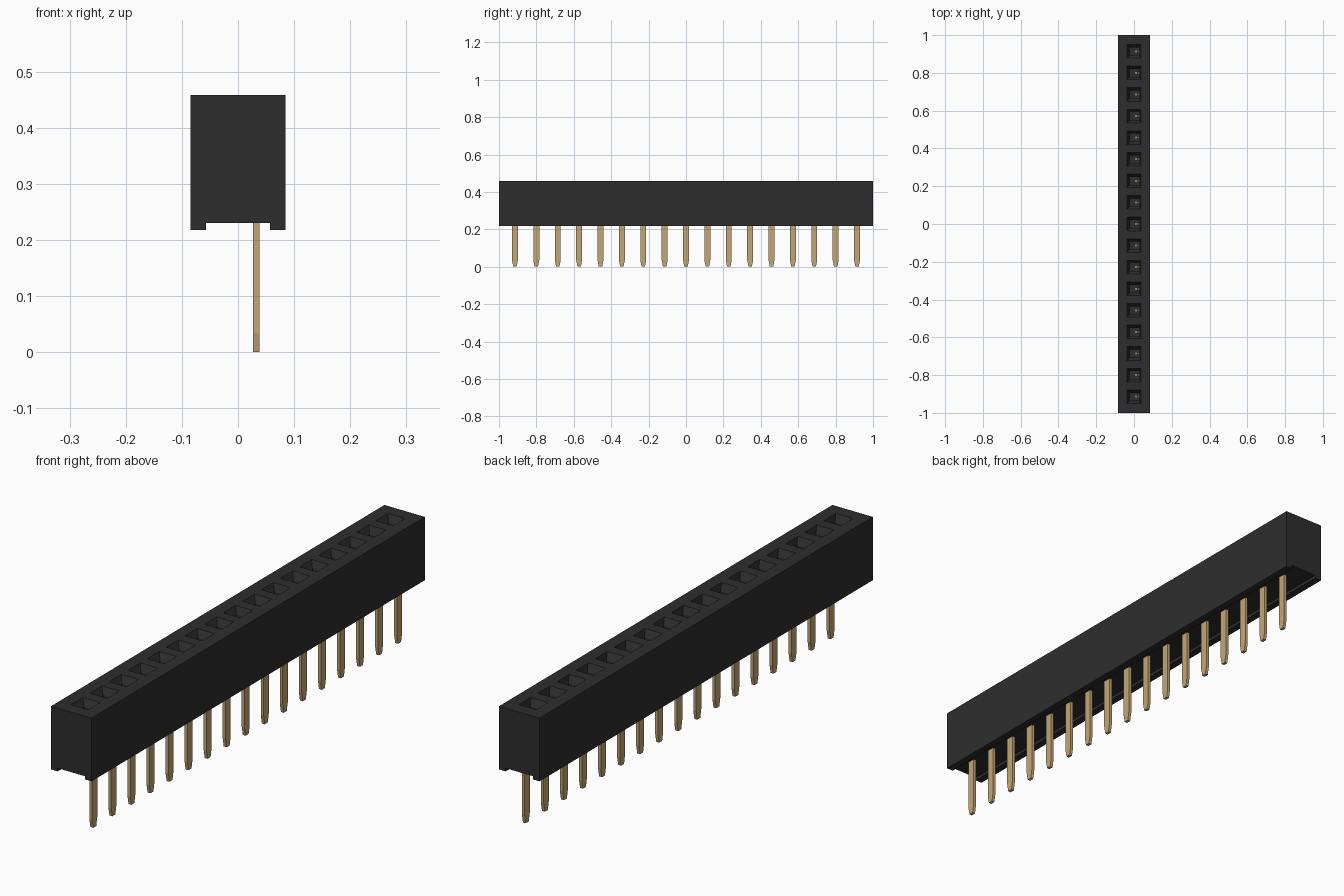
import bpy, bmesh

cube = bpy.data.objects.get("Cube")
if cube:
    bpy.data.objects.remove(cube, do_unlink=True)

COUNT, PITCH = 17, 0.1143
CENTRES = [(i - (COUNT - 1) / 2) * PITCH for i in range(COUNT)]
W, BOTTOM, TOP = 0.085, 0.218, 0.458     # housing half width, lower and upper edges
GROOVE, ROOF = 0.057, 0.23               # underside channel


def material(name, colour, rough, metal=0.0):
    m = bpy.data.materials.new(name)
    m.use_nodes = True
    m.diffuse_color = (*colour, 1)
    bsdf = next(n for n in m.node_tree.nodes if n.type == 'BSDF_PRINCIPLED')
    bsdf.inputs["Base Color"].default_value = (*colour, 1)
    bsdf.inputs["Roughness"].default_value = rough
    bsdf.inputs["Metallic"].default_value = metal
    return m


black = material("black plastic", (0.027, 0.027, 0.027), 0.6)
gold = material("gold plating", (0.55, 0.39, 0.18), 0.4)


def finish(name, bm, mat):
    bmesh.ops.remove_doubles(bm, verts=bm.verts, dist=1e-5)
    bmesh.ops.recalc_face_normals(bm, faces=bm.faces)
    me = bpy.data.meshes.new(name)
    bm.to_mesh(me)
    bm.free()
    me.materials.append(mat)
    ob = bpy.data.objects.new(name, me)
    bpy.context.collection.objects.link(ob)
    return ob


def prism(name, points, place, low, high, mat):
    """Extrude a flat outline between two positions along one axis."""
    bm = bmesh.new()
    a = [bm.verts.new(place(p, low)) for p in points]
    b = [bm.verts.new(place(p, high)) for p in points]
    bm.faces.new(a)
    bm.faces.new(b[::-1])
    for i in range(len(a)):
        j = (i + 1) % len(a)
        bm.faces.new((a[i], a[j], b[j], b[i]))
    return finish(name, bm, mat)


# Housing: channelled section, with one funnelled socket per cell
bm = bmesh.new()
section = [(W, TOP), (W, BOTTOM), (GROOVE, BOTTOM), (GROOVE, ROOF),
           (-GROOVE, ROOF), (-GROOVE, BOTTOM), (-W, BOTTOM), (-W, TOP)]
edges = [-1] + [(a + b) / 2 for a, b in zip(CENTRES, CENTRES[1:])] + [1]


def ring(x0, x1, y0, y1, z):
    return [bm.verts.new(c) for c in ((x0, y0, z), (x1, y0, z), (x1, y1, z), (x0, y1, z))]


for y, lo, hi in zip(CENTRES, edges, edges[1:]):
    # outer walls of the cell
    for (xa, za), (xb, zb) in zip(section, section[1:]):
        bm.faces.new([bm.verts.new(c) for c in
                      ((xa, lo, za), (xb, lo, zb), (xb, hi, zb), (xa, hi, za))])
    # top surface, funnel and shaft
    rings = [ring(-W, W, lo, hi, TOP),
             ring(-0.036, 0.036, y - 0.036, y + 0.036, TOP),
             ring(-0.022, 0.029, y - 0.021, y + 0.021, TOP - 0.027),
             ring(-0.022, 0.029, y - 0.021, y + 0.021, 0.25)]
    for a, b in zip(rings, rings[1:]):
        for i in range(4):
            j = (i + 1) % 4
            bm.faces.new((a[i], a[j], b[j], b[i]))
    bm.faces.new(rings[-1])
for y in (-1, 1):
    bm.faces.new([bm.verts.new((x, y, z)) for x, z in section])
finish("housing", bm, black)

# Pins with tapered tips, and the spring leaf inside each socket
pin_outline = [(-0.0155, 0.034), (-0.009, 0), (0.009, 0), (0.0155, 0.034),
               (0.0155, 0.249), (-0.0155, 0.249)]
leaf_outline = [(0.028, 0.24), (0.028, 0.29), (0.008, 0.37), (0.022, 0.41),
                (0.018, 0.412), (0.002, 0.37), (0.021, 0.29), (0.021, 0.24)]
for n, y in enumerate(CENTRES, 1):
    prism(f"pin_{n}", pin_outline, lambda p, x: (x, y + p[0], p[1]), 0.0265, 0.0385, gold)
    prism(f"spring_leaf_{n}", leaf_outline, lambda p, t: (p[0], y + t, p[1]),
          -0.008, 0.008, gold)
